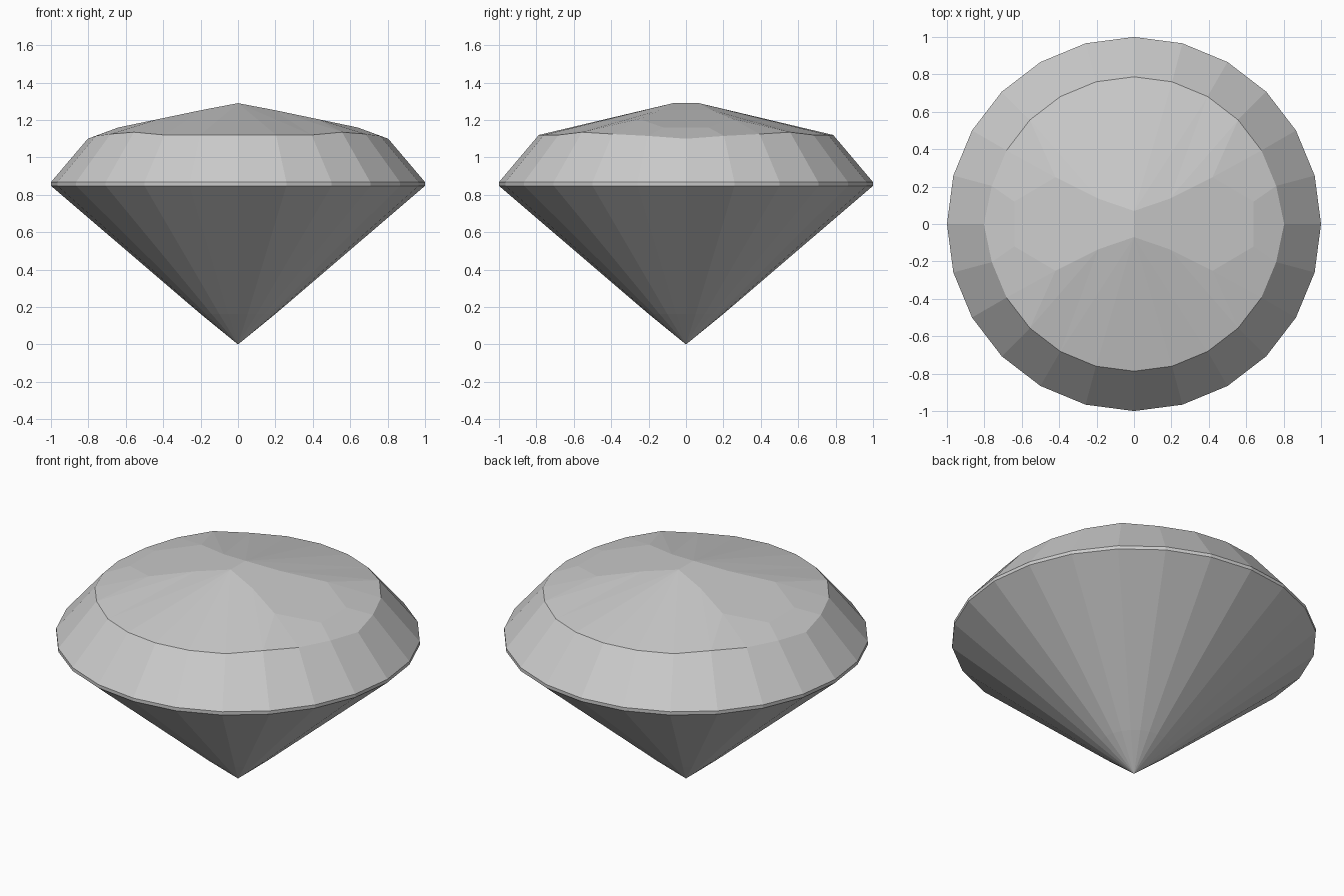
import bpy, bmesh
from math import sin, cos, radians

cube = bpy.data.objects.get("Cube")
if cube:
    bpy.data.objects.remove(cube, do_unlink=True)

SIDES = 24

# Single grey stone colour
stone = bpy.data.materials.new("stone_grey")
stone.use_nodes = True
grey = (0.6, 0.6, 0.6, 1)
stone.diffuse_color = grey
stone.node_tree.nodes["Principled BSDF"].inputs["Base Color"].default_value = grey

bm = bmesh.new()


def ring(radius, height):
    """Ring of vertices; height is a function of the step within a quadrant."""
    verts = []
    for i in range(SIDES):
        a = radians(i * 360 / SIDES)
        step = min(i % 12, 12 - i % 12)
        verts.append(bm.verts.new((radius(step) * cos(a), radius(step) * sin(a), height(step))))
    return verts


def bridge(lower, upper):
    for i in range(SIDES):
        j = (i + 1) % SIDES
        bm.faces.new((lower[i], lower[j], upper[j], upper[i]))


# Pavilion, girdle and crown wall
table_z = (1.10, 1.115, 1.125, 1.135, 1.12, 1.12, 1.12)
low = ring(lambda s: 0.2, lambda s: 0.163)
girdle_low = ring(lambda s: 1.0, lambda s: 0.848)
girdle_high = ring(lambda s: 1.0, lambda s: 0.868)
rim = ring(lambda s: 0.803 if s == 0 else 0.787, lambda s: table_z[s])
tip = bm.verts.new((0, 0, 0))
for i in range(SIDES):
    bm.faces.new((tip, low[(i + 1) % SIDES], low[i]))
bridge(low, girdle_low)
bridge(girdle_low, girdle_high)
bridge(girdle_high, rim)

# Domed top: a short ridge with two long faces and two side faces
ridge = {s: bm.verts.new((0, s * 0.07, 1.29)) for s in (1, -1)}
crease = {}
for sx in (1, -1):
    for sy in (1, -1):
        crease[sx, sy] = [bm.verts.new((sx * x, sy * y, z)) for x, y, z in
                          ((0.19, 0.135, 1.254), (0.42, 0.25, 1.206), (0.64, 0.12, 1.16))]


def rim_at(sx, sy, step):
    i = step if sx > 0 else 12 - step
    return rim[(i * sy) % SIDES]


for sx in (1, -1):
    for sy in (1, -1):
        a, b, c = crease[sx, sy]
        r = [rim_at(sx, sy, k) for k in range(7)]
        for face in ((ridge[sy], r[6], r[5]), (ridge[sy], r[5], r[4]),
                     (ridge[sy], r[4], a), (a, r[4], r[3]), (a, r[3], b),
                     (b, r[3], r[2]), (b, r[2], r[1], c), (c, r[1], r[0])):
            bm.faces.new(face)
    p, q = crease[sx, 1], crease[sx, -1]
    bm.faces.new((ridge[1], p[0], q[0], ridge[-1]))
    bm.faces.new((p[0], p[1], q[1], q[0]))
    bm.faces.new((p[1], p[2], q[2], q[1]))
    bm.faces.new((p[2], rim_at(sx, 1, 0), q[2]))

bmesh.ops.recalc_face_normals(bm, faces=bm.faces)
mesh = bpy.data.meshes.new("cut_gem")
bm.to_mesh(mesh)
bm.free()
mesh.materials.append(stone)
gem = bpy.data.objects.new("cut_gem", mesh)
bpy.context.collection.objects.link(gem)
